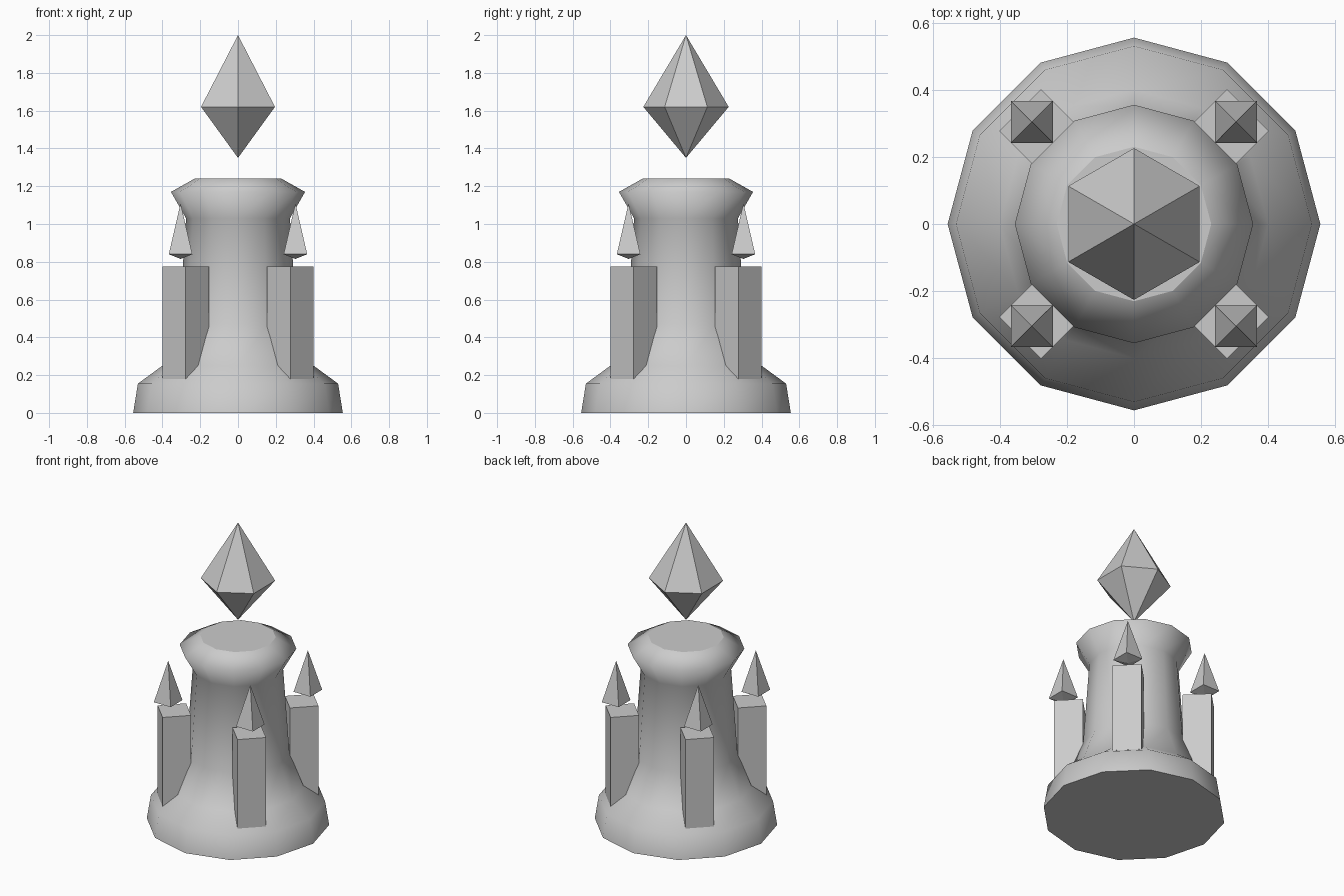
import bpy
import bmesh
from math import cos, sin, pi

if "Cube" in bpy.data.objects:
    bpy.data.objects.remove(bpy.data.objects["Cube"], do_unlink=True)

# Single stone colour
stone = bpy.data.materials.new("grey_stone")
stone.use_nodes = True
colour = (0.6, 0.6, 0.6, 1)
stone.diffuse_color = colour
stone.node_tree.nodes["Principled BSDF"].inputs["Base Color"].default_value = colour


def lathe(name, profile, sides, turn=0.0, location=(0, 0, 0), smooth=False):
    """Revolve (radius, z) points; zero radius makes a tip, open ends get flat caps."""
    bm = bmesh.new()
    rings = []
    for r, z in profile:
        if r == 0:
            rings.append([bm.verts.new((0, 0, z))] * sides)
        else:
            angles = [turn + 2 * pi * i / sides for i in range(sides)]
            rings.append([bm.verts.new((r * cos(a), r * sin(a), z)) for a in angles])
    for low, high in zip(rings, rings[1:]):
        for i in range(sides):
            j = (i + 1) % sides
            corners = dict.fromkeys((low[i], low[j], high[j], high[i]))
            bm.faces.new(list(corners)).smooth = smooth
    if profile[0][0] > 0:
        bm.faces.new(rings[0][::-1])
    if profile[-1][0] > 0:
        bm.faces.new(rings[-1])
    bmesh.ops.recalc_face_normals(bm, faces=bm.faces[:])
    mesh = bpy.data.meshes.new(name)
    bm.to_mesh(mesh)
    bm.free()
    mesh.materials.append(stone)
    obj = bpy.data.objects.new(name, mesh)
    obj.location = location
    bpy.context.collection.objects.link(obj)
    return obj


# Tower with flared foot and collar
lathe("tower_body", [(0.555, 0), (0.53, 0.155), (0.40, 0.25), (0.313, 0.47),
                     (0.275, 1.03), (0.355, 1.17), (0.23, 1.24)], 12, smooth=True)

# Floating crystal above the tower
lathe("floating_crystal", [(0, 1.35), (0.226, 1.62), (0, 2.0)], 6, turn=pi / 2)

# Four corner buttresses, each with a small floating spike
for side, sx in (("left", 1), ("right", -1)):
    for end, sy in (("front", -1), ("back", 1)):
        lathe(f"{end}_{side}_buttress", [(0.124, 0.18), (0.124, 0.775)], 4,
              location=(0.277 * sx, 0.277 * sy, 0))
        lathe(f"{end}_{side}_spike", [(0, 0.815), (0.088, 0.84), (0, 1.11)], 4,
              turn=pi / 4, location=(0.304 * sx, 0.304 * sy, 0))
